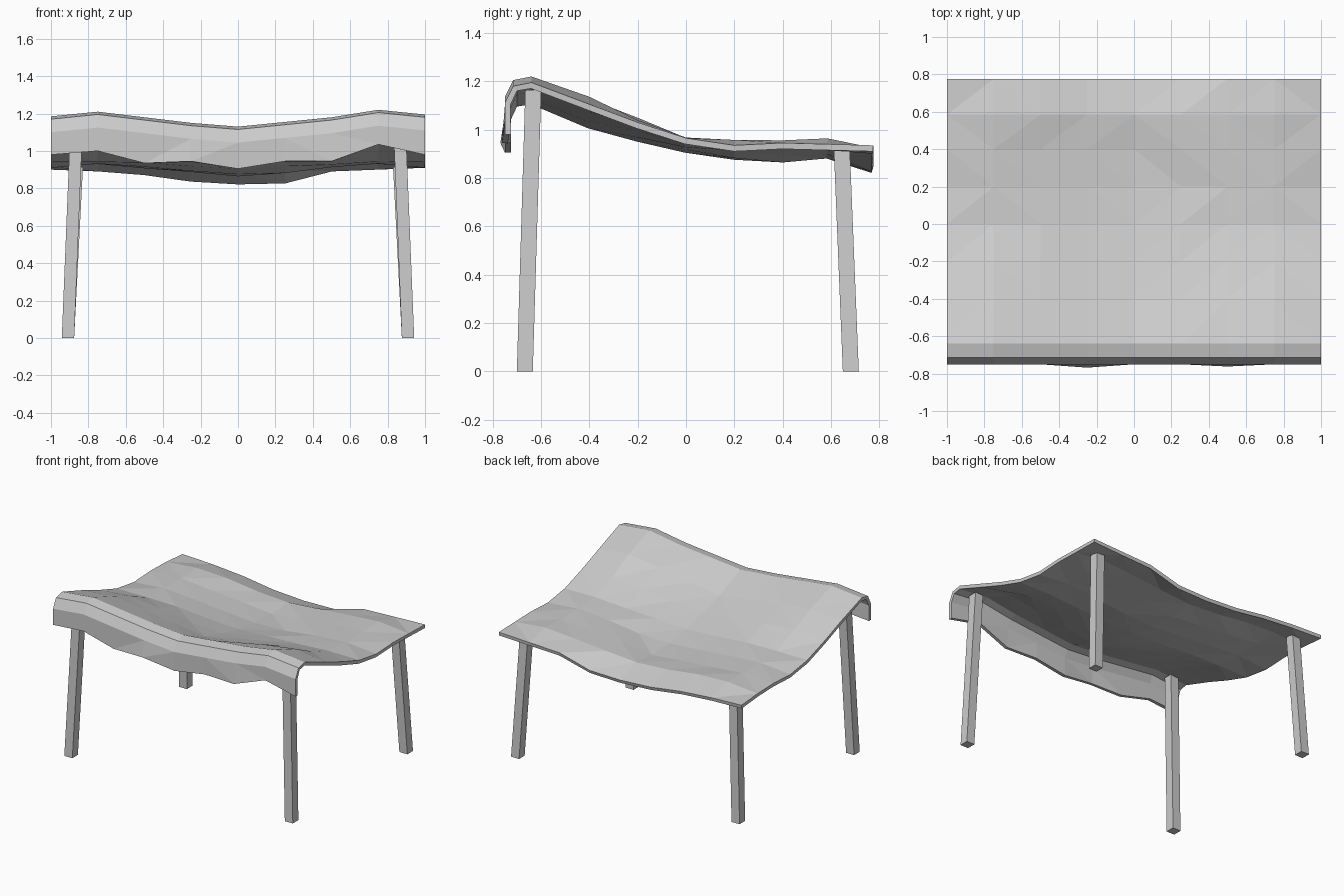
import bpy, bmesh, random
from mathutils import Vector

random.seed(4)
cube = bpy.data.objects.get("Cube")
if cube:
    bpy.data.objects.remove(cube, do_unlink=True)

grey = bpy.data.materials.new("light grey")
grey.use_nodes = True
grey.diffuse_color = (0.6, 0.6, 0.6, 1)
grey.node_tree.nodes["Principled BSDF"].inputs["Base Color"].default_value = (0.6, 0.6, 0.6, 1)


def add_object(name, bm):
    bmesh.ops.recalc_face_normals(bm, faces=bm.faces)
    mesh = bpy.data.meshes.new(name)
    bm.to_mesh(mesh)
    bm.free()
    mesh.materials.append(grey)
    obj = bpy.data.objects.new(name, mesh)
    bpy.context.collection.objects.link(obj)
    return obj


# Sagging cloth: heights across each measured edge, from x = -1 to x = 1
XS = [i / 4 - 1 for i in range(9)]
hem = [0.98, 1.0, 0.935, 0.945, 0.905, 0.945, 0.945, 1.035, 0.98]
ridge = [1.185, 1.21, 1.18, 1.15, 1.13, 1.155, 1.18, 1.22, 1.195]
back = [0.925, 0.915, 0.895, 0.86, 0.845, 0.85, 0.915, 0.925, 0.935]
# Rows between ridge and back: y, side height, hump height, middle height
middle = [(-0.4, 1.105, 1.13, 1.035), (-0.2, 1.03, 1.045, 0.975),
          (0, 0.965, 0.97, 0.925), (0.2, 0.935, 0.955, 0.895),
          (0.4, 0.945, 0.955, 0.895), (0.585, 0.94, 0.965, 0.9)]


def row_heights(side, hump, mid):
    half = [mid, mid + (hump - mid) * 0.3, mid + (hump - mid) * 0.7, hump, side]
    row = half[:0:-1] + half
    return [z + (random.uniform(-0.007, 0.007) if 0 < i < 8 else 0)
            for i, z in enumerate(row)]


rows = [(-0.75, hem), (-0.75, [z - 0.085 for z in ridge]),
        (-0.715, [z - 0.015 for z in ridge]), (-0.64, ridge)]
rows += [(y, row_heights(*h)) for y, *h in middle]
rows.append((0.775, back))

bm = bmesh.new()
grid = []
for r, (y, heights) in enumerate(rows):
    wave = [0, 0, 0, -0.018, 0, 0, -0.012, 0, 0] if r == 0 else [0] * 9
    grid.append([bm.verts.new((x, y + w, z)) for x, w, z in zip(XS, wave, heights)])
for lower, upper in zip(grid, grid[1:]):
    for i in range(8):
        bm.faces.new((lower[i], lower[i + 1], upper[i + 1], upper[i]))
bmesh.ops.triangulate(bm, faces=bm.faces)
canopy = add_object("canopy_cloth", bm)
# Thicken the cloth inward, below its upper side
if sum(p.normal.z for p in canopy.data.polygons) < 0:
    canopy.data.flip_normals()
solid = canopy.modifiers.new("thickness", "SOLIDIFY")
solid.thickness = 0.025
solid.offset = -1


# Square legs splayed outward towards the ground
def leg(name, foot, top):
    bm = bmesh.new()
    bmesh.ops.create_cube(bm, size=1)
    for v in bm.verts:
        centre = Vector(top if v.co.z > 0 else foot)
        v.co = centre + Vector((v.co.x * 0.066, v.co.y * 0.066, 0))
    add_object(name, bm)


for side, s in (("left", 1), ("right", -1)):
    leg("front_leg_" + side, (s * 0.909, -0.667, 0), (s * 0.862, -0.632, 1.165))
    leg("back_leg_" + side, (s * 0.909, 0.682, 0), (s * 0.862, 0.645, 0.915))
